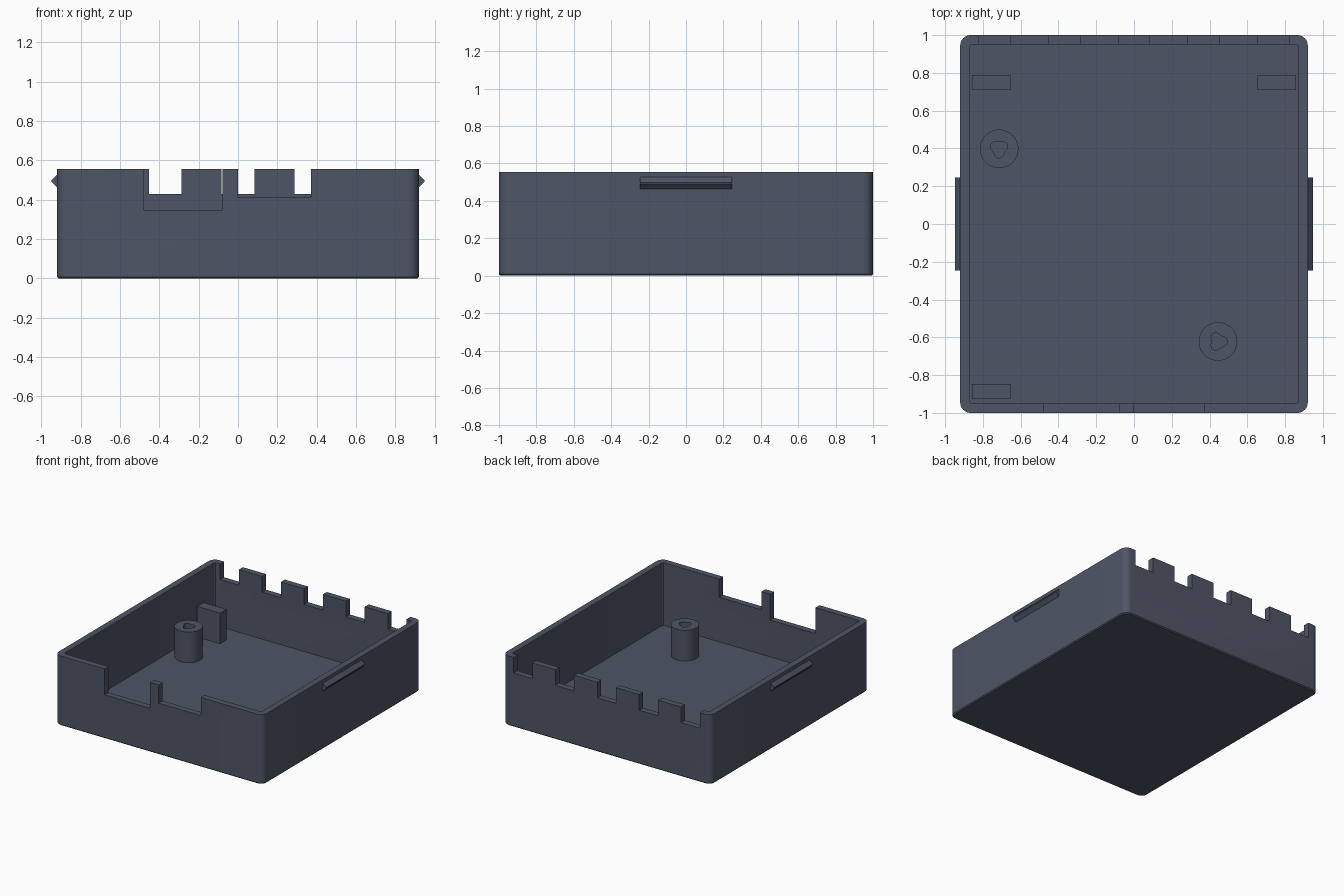
import bpy, bmesh, math

if "Cube" in bpy.data.objects:
    bpy.data.objects.remove(bpy.data.objects["Cube"])

# One flat slate plastic
mat = bpy.data.materials.new("slate_plastic")
mat.diffuse_color = (0.076, 0.091, 0.133, 1)
mat.use_nodes = True
mat.node_tree.nodes["Principled BSDF"].inputs["Base Color"].default_value = mat.diffuse_color

TOP, FLOOR, SUPPORT = 0.555, 0.055, 0.30


def make_object(name, bm):
    bmesh.ops.recalc_face_normals(bm, faces=bm.faces[:])
    mesh = bpy.data.meshes.new(name)
    bm.to_mesh(mesh)
    bm.free()
    mesh.materials.append(mat)
    ob = bpy.data.objects.new(name, mesh)
    bpy.context.collection.objects.link(ob)
    return ob


def add_box(bm, x0, x1, y0, y1, z0, z1):
    vs = bmesh.ops.create_cube(bm, size=1)["verts"]
    for v in vs:
        v.co.x = x1 if v.co.x > 0 else x0
        v.co.y = y1 if v.co.y > 0 else y0
        v.co.z = z1 if v.co.z > 0 else z0


def rounded_box(x, y, z0, z1, radius, segments):
    bm = bmesh.new()
    add_box(bm, -x, x, -y, y, z0, z1)
    upright = [e for e in bm.edges
               if abs(e.verts[0].co.z - e.verts[1].co.z) > 0.1]
    bmesh.ops.bevel(bm, geom=upright, offset=radius, segments=segments,
                    profile=0.5, affect='EDGES')
    return bm


def smooth(ob):
    bpy.ops.object.select_all(action='DESELECT')
    ob.select_set(True)
    bpy.context.view_layer.objects.active = ob
    bpy.ops.object.shade_smooth_by_angle(angle=math.radians(30))


# Outer shell with rounded corners and a fine chamfer under the base
bm = rounded_box(0.92, 1.0, 0, TOP, 0.055, 8)
rim = [e for e in bm.edges if all(v.co.z < 0.001 for v in e.verts)]
bmesh.ops.bevel(bm, geom=rim, offset=0.008, segments=1, affect='EDGES')
tray = make_object("tray_shell", bm)

# Cutters: the inside space, then connector notches in the end walls
cavity = make_object("cavity_cutter", rounded_box(0.87, 0.95, FLOOR, 0.8, 0.012, 3))
bm = bmesh.new()
add_box(bm, -0.478, -0.078, -1.1, -0.9, 0.348, 0.8)
add_box(bm, 0.0, 0.372, -1.1, -0.9, 0.41, 0.8)
for i in range(-2, 3):
    cx = i * 0.37
    add_box(bm, cx - 0.083, cx + 0.083, 0.9, 1.1, 0.43, 0.8)
notches = make_object("notch_cutter", bm)

bpy.context.view_layer.objects.active = tray
for cutter in (cavity, notches):
    cutter.hide_render = True
    mod = tray.modifiers.new("cut", 'BOOLEAN')
    mod.operation = 'DIFFERENCE'
    mod.solver = 'EXACT'
    mod.object = cutter
    bpy.ops.object.modifier_apply(modifier=mod.name)
    bpy.data.objects.remove(cutter)
smooth(tray)

# Wedge-shaped snap ridges on the long walls
profile = [(0.915, 0.463), (0.92, 0.463), (0.948, 0.491),
           (0.948, 0.499), (0.92, 0.527), (0.915, 0.527)]
for side, name in ((1, "right_snap_ridge"), (-1, "left_snap_ridge")):
    bm = bmesh.new()
    face = bm.faces.new([bm.verts.new((side * x, -0.246, z)) for x, z in profile])
    ext = bmesh.ops.extrude_face_region(bm, geom=[face])["geom"]
    bmesh.ops.translate(bm, vec=(0, 0.492, 0),
                        verts=[g for g in ext if isinstance(g, bmesh.types.BMVert)])
    # the starting face remains as the near cap
    if not face.is_valid:
        bmesh.ops.holes_fill(bm, edges=bm.edges[:])
    make_object(name, bm)

# Board support blocks in three corners
for name, x0, y0 in (("back_left_support", -0.858, 0.71),
                     ("back_right_support", 0.655, 0.71),
                     ("front_left_support", -0.858, -0.927)):
    bm = bmesh.new()
    add_box(bm, x0, x0 + 0.203, y0, y0 + 0.08, FLOOR - 0.01, SUPPORT)
    make_object(name, bm)


# Screw posts: round outside, three-lobed blind hole inside
def screw_post(name, px, py, turn, n=48):
    bm = bmesh.new()

    def ring(hole, z):
        out = []
        for i in range(n):
            a = 2 * math.pi * i / n
            r = 0.042 + 0.007 * math.cos(3 * (a - turn)) if hole else 0.102
            out.append(bm.verts.new((px + r * math.cos(a), py + r * math.sin(a), z)))
        return out

    loops = [ring(False, FLOOR - 0.01), ring(False, SUPPORT),
             ring(True, SUPPORT), ring(True, FLOOR)]
    for a, b in zip(loops, loops[1:]):
        for i in range(n):
            j = (i + 1) % n
            bm.faces.new((a[i], a[j], b[j], b[i]))
    bm.faces.new(loops[0])
    bm.faces.new(loops[3])
    smooth(make_object(name, bm))


screw_post("back_screw_post", -0.714, 0.398, math.radians(-90))
screw_post("front_screw_post", 0.445, -0.622, math.radians(0))
